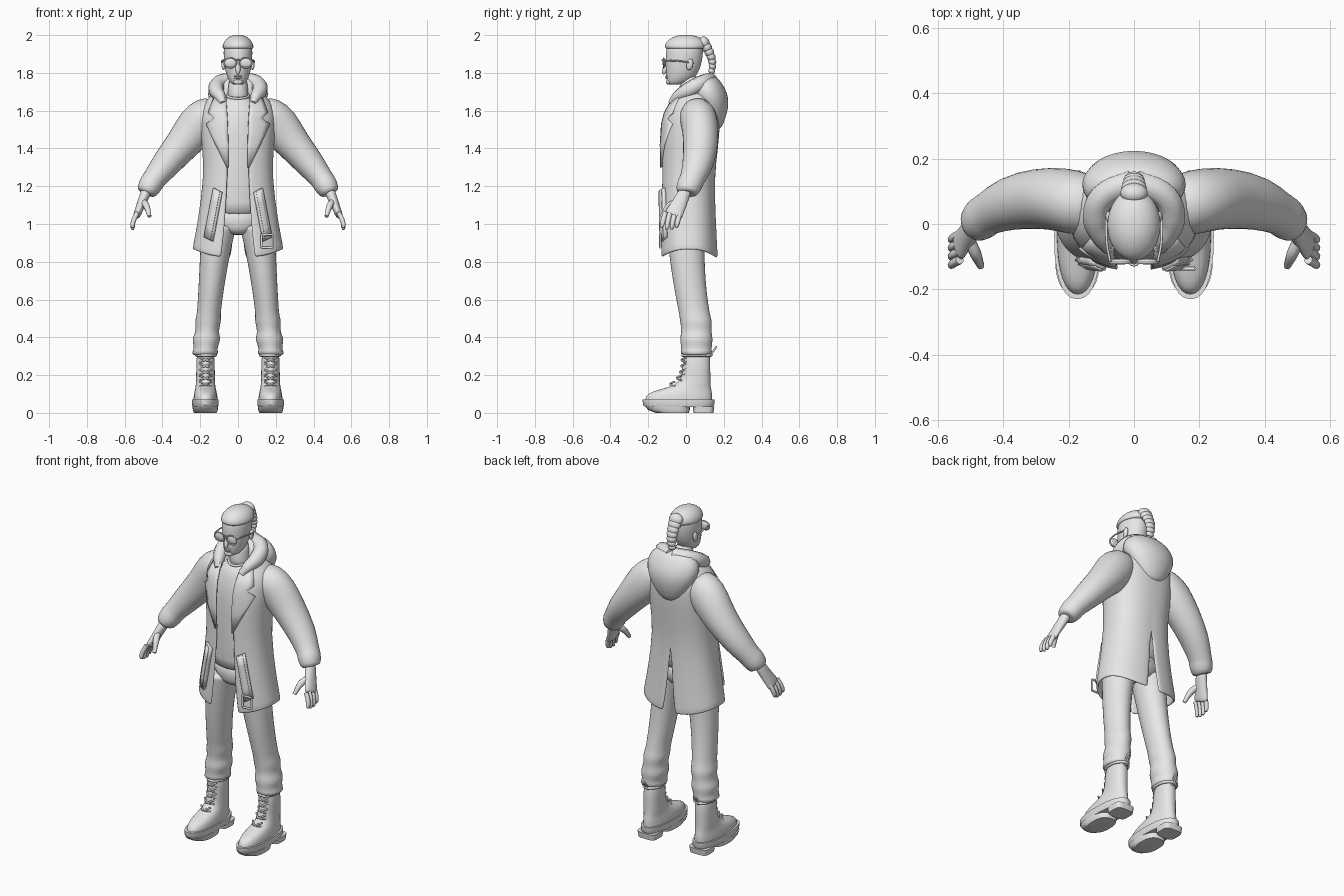
import bpy
import bmesh
from math import sin, cos, pi, asin, radians
from mathutils import Euler, Matrix, Vector

default_cube = bpy.data.objects.get("Cube")
if default_cube:
    bpy.data.objects.remove(default_cube)

grey = bpy.data.materials.new("plain grey")
grey.use_nodes = True
grey.diffuse_color = (0.8, 0.8, 0.8, 1)
grey.node_tree.nodes["Principled BSDF"].inputs["Base Color"].default_value = grey.diffuse_color


def finish(name, data, mirror=False, thickness=0, smoothing=0):
    """Link the data as an object with the usual modifiers."""
    data.materials.append(grey)
    obj = bpy.data.objects.new(name, data)
    bpy.context.collection.objects.link(obj)
    if mirror:
        obj.modifiers.new("Mirror", 'MIRROR').merge_threshold = 0.002
    if thickness:
        obj.modifiers.new("Solidify", 'SOLIDIFY').thickness = thickness
    if smoothing:
        subdivision = obj.modifiers.new("Subdivision", 'SUBSURF')
        subdivision.levels = subdivision.render_levels = smoothing
    return obj


def grid_faces(rows, columns, closed=False):
    """Quads joining a grid of points, wrapping round when closed."""
    faces = []
    for row in range(rows - 1):
        for column in range(columns if closed else columns - 1):
            following = (column + 1) % columns
            here, above = row * columns, (row + 1) * columns
            faces.append((here + column, here + following, above + following, above + column))
    return faces


def mesh_object(name, points, faces, **options):
    mesh = bpy.data.meshes.new(name)
    mesh.from_pydata(points, [], faces)
    mesh.shade_smooth()
    if not options.get("smoothing"):
        mesh.set_sharp_from_angle(angle=radians(35))
    return finish(name, mesh, **options)


def signed_power(value, power):
    return abs(value) ** power * (1 if value > 0 else -1)


def loft(name, rows, level=True, sides=16, power=1, smoothing=1, **options):
    """Join elliptic rings, each (x, y, z, radius across, radius in depth)."""
    points = []
    centres = [Vector(row[:3]) for row in rows]
    for i, centre in enumerate(centres):
        across, depth = Vector((1, 0, 0)), Vector((0, 1, 0))
        if not level:
            along = centres[min(i + 1, len(rows) - 1)] - centres[max(i - 1, 0)]
            along.normalize()
            across = depth.cross(along).normalized()
            depth = along.cross(across)
        for side in range(sides):
            angle = 2 * pi * side / sides
            points.append(centre + across * rows[i][3] * signed_power(cos(angle), power)
                          + depth * rows[i][4] * signed_power(sin(angle), power))
    faces = grid_faces(len(rows), sides, closed=True)
    faces.append(tuple(reversed(range(sides))))
    faces.append(tuple(range(len(points) - sides, len(points))))
    obj = mesh_object(name, points, faces, smoothing=smoothing, **options)
    bm = bmesh.new()
    bm.from_mesh(obj.data)
    bmesh.ops.recalc_face_normals(bm, faces=bm.faces)
    bm.to_mesh(obj.data)
    bm.free()
    return obj


def stack(name, rows, x=0, **options):
    """Loft level rings, each (height, half width, front, back)."""
    rings = [(x, (front + back) / 2, z, width, (back - front) / 2) for z, width, front, back in rows]
    return loft(name, rings, **options)


def cord(name, points, radius, mirror=False, closed=False):
    """Round cord through points; an optional fourth value scales its radius."""
    curve = bpy.data.curves.new(name, 'CURVE')
    curve.dimensions = '3D'
    curve.bevel_depth, curve.bevel_resolution, curve.resolution_u = radius, 2, 5
    curve.use_fill_caps = True
    spline = curve.splines.new('BEZIER')
    spline.bezier_points.add(len(points) - 1)
    spline.use_cyclic_u = closed
    for knot, point in zip(spline.bezier_points, points):
        knot.co = point[:3]
        knot.radius = point[3] if len(point) > 3 else 1
        knot.handle_left_type = knot.handle_right_type = 'AUTO'
    return finish(name, curve, mirror=mirror)


def hoop(name, centre, radius, width, depth=0, height=0, mirror=False):
    """Closed elliptic cord, tilted when it has both depth and height."""
    angles = [2 * pi * i / 8 for i in range(8)]
    points = [Vector(centre) + Vector((width * cos(a), depth * sin(a), height * sin(a))) for a in angles]
    return cord(name, points, radius, mirror=mirror, closed=True)


def ball(name, centre, size, tilt=0, mirror=False):
    mesh = bpy.data.meshes.new(name)
    bm = bmesh.new()
    placement = Matrix.LocRotScale(Vector(centre), Euler((tilt, 0, 0)), Vector(size))
    bmesh.ops.create_uvsphere(bm, u_segments=20, v_segments=12, radius=1, matrix=placement)
    bm.to_mesh(mesh)
    bm.free()
    mesh.shade_smooth()
    return finish(name, mesh, mirror=mirror)


# Coat shell, open at the front and vented at the back
COAT = [Vector(row) for row in (
    (.82, .24, -.14, .17), (.84, .24, -.14, .17), (1, .215, -.14, .16), (1.25, .18, -.13, .15),
    (1.4, .19, -.135, .17), (1.52, .2, -.13, .18), (1.6, .2, -.11, .18),
    (1.66, .17, -.08, .165), (1.71, .11, -.04, .13))]
ROUNDNESS = .85


def coat_opening(z):
    return .054 + .13 * (z - 1.35) ** 2


def coat_angle(x, width):
    return asin(min(x / width, 1) ** (1 / ROUNDNESS))


def coat_front(x, z):
    """Depth of the coat's front surface."""
    low, high = next(pair for pair in zip(COAT, COAT[1:]) if z <= pair[1][0])
    z, width, front, back = low.lerp(high, (z - low[0]) / (high[0] - low[0]))
    return (front + back) / 2 - (back - front) / 2 * cos(coat_angle(x, width)) ** ROUNDNESS


points, steps = [], 18
for z, width, front, back in COAT:
    start = coat_angle(coat_opening(z), width)
    end = pi - coat_angle(max(0, 1.1 - z) / 7, width)
    for step in range(steps + 1):
        angle = start + (end - start) * step / steps
        hem_lift = max(0, 1 - z) * sin(angle) ** 2 / 4
        points.append((width * max(0, sin(angle)) ** ROUNDNESS,
                       (front + back) / 2 - (back - front) / 2 * signed_power(cos(angle), ROUNDNESS),
                       z + hem_lift))
mesh_object("coat_body", points, grid_faces(len(COAT), steps + 1),
            mirror=True, thickness=.014, smoothing=1)


def coat_plate(name, inner, outer, lift, thickness):
    """Strip laid on the coat front between two edges of (x, z) points."""
    points, columns = [], 5
    for inside, outside in zip(inner, outer):
        for column in range(columns):
            x, z = Vector(inside).lerp(Vector(outside), column / (columns - 1))
            points.append((x, coat_front(x, z) - lift, z))
    mesh_object(name, points, grid_faces(len(inner), columns), mirror=True, thickness=thickness)


def pocket_edge(offset):
    return [(.16 - .05 * t + offset, .92 + .26 * t + offset / 2) for t in (0, .25, .5, .75, 1)]


lapel_edge = [(.06, 1.3), (.12, 1.42), (.17, 1.53), (.13, 1.56), (.16, 1.59), (.13, 1.67)]
coat_plate("lapel", [(coat_opening(z) - .003, z) for x, z in lapel_edge], lapel_edge,
           lift=.008, thickness=.01)
coat_plate("pocket_flap", pocket_edge(-.022), pocket_edge(.022), lift=.02, thickness=.024)
coat_plate("pocket_trim", pocket_edge(-.013), pocket_edge(.013), lift=.025, thickness=.006)
depth = coat_front(.155, .91) - .026
corners = [(.155 + .03 * x, depth, .91 + .035 * z) for x, z in ((-1, -1), (1, -1), (1, 1), (-1, 1))]
for corner, following in zip(corners, corners[1:] + corners[:1]):
    cord("pocket_buckle", [corner, following], radius=.006)

# Sleeves
loft("sleeve", [(.1, .05, 1.6, .08, .08), (.16, .06, 1.58, .105, .1), (.215, .075, 1.52, .118, .1),
                (.29, .08, 1.425, .092, .095), (.385, .065, 1.315, .08, .085), (.45, .03, 1.23, .06, .065),
                (.456, .025, 1.22, .067, .07), (.487, 0, 1.168, .056, .063), (.489, 0, 1.163, .04, .04)],
     level=False, mirror=True)

# Hands
wrist, knuckles = Vector((.475, .01, 1.2)), Vector((.538, -.07, 1.04))
loft("palm", [(*wrist.lerp(knuckles, t), .031 - .012 * t, .03 + .02 * t) for t in (0, .33, .66, .9, 1)],
     level=False, mirror=True)
for finger in range(4):
    y = -.11 + .026 * finger
    tip = .965 + .01 * abs(finger - 1.5)
    cord("finger", [(.533, y, 1.06), (.552, y - .01, 1.02), (.558, y - .016, tip + .015, .9),
                    (.557, y - .02, tip, .5)], radius=.0135, mirror=True)
cord("thumb", [(.505, -.045, 1.12), (.485, -.09, 1.095), (.468, -.13, 1.04, .6)], radius=.018, mirror=True)

# Hood hanging behind the neck, with its rolled rim
stack("hood_pouch", [(1.5, .03, .15, .18), (1.53, .08, .12, .2), (1.62, .145, .05, .23),
                     (1.69, .17, .01, .225), (1.75, .15, .03, .19), (1.785, .09, .08, .16)])
cord("hood_rim", [(.078, -.08, 1.64, .4), (.095, -.045, 1.675, .75), (.115, .015, 1.71),
                  (.095, .085, 1.748), (0, .13, 1.76)], radius=.042, mirror=True)

# Shirt
stack("shirt", [(1.05, .15, -.11, .11), (1.06, .15, -.115, .12), (1.4, .165, -.12, .13),
                (1.55, .16, -.11, .13), (1.63, .12, -.08, .11), (1.68, .06, -.05, .08)])
hoop("shirt_collar", (0, .015, 1.68), radius=.007, width=.056, depth=.065, height=.015)

# Trousers, gathered in folds over the boots
stack("trouser_seat", [(.94, .03, -.06, .07), (.96, .1, -.09, .1), (1, .16, -.1, .12), (1.1, .16, -.105, .12)])
legs = []
for step in range(24):
    t = step / 23
    taper = (1 - t) ** 2
    fold = max(0, t - .6) * (1 + sin(45 * t)) / 32
    legs.append((.095 + .08 * t ** .75, .055 * min(1, t / .75) ** 2, 1 - .7 * t,
                 .06 + .035 * taper + fold, .08 + .026 * taper + fold / 2))
loft("trouser_leg", legs, mirror=True)

# Boots
stack("boot_upper", [(.03, .06, -.21, .135), (.06, .066, -.222, .142), (.09, .064, -.218, .142),
                     (.112, .06, -.185, .14), (.13, .055, -.12, .135), (.15, .052, -.05, .132),
                     (.19, .05, -.025, .13), (.3, .05, -.016, .13), (.32, .04, 0, .12)],
      x=.172, mirror=True, power=.9)
sole = {"x": .173, "mirror": True, "smoothing": 0, "sides": 28}
stack("boot_welt", [(.03, .066, -.215, .14), (.045, .071, -.228, .15), (.07, .071, -.23, .15)],
      power=.85, **sole)
stack("boot_tread", [(0, .06, -.16, .015), (.015, .066, -.2, .02), (.035, .068, -.215, .02)],
      power=.75, **sole)
stack("boot_heel", [(0, .058, .04, .145), (.035, .062, .035, .15)], power=.5, **sole)
hoop("boot_top_band", (.17, .058, .305), radius=.008, width=.05, depth=.075, mirror=True)
hoop("boot_pull_loop", (.17, .14, .32), radius=.005, width=.006, depth=.02, height=.03, mirror=True)
for row in range(5):
    z = .14 + .032 * row
    y = -.022 - .06 * (1 - row / 4) ** 3
    for side in (-1, 1):
        cord("lace", [(.172 - .032 * side, y + .025, z), (.172, y - .002, z + .012),
                      (.172 + .032 * side, y + .022, z + .025)], radius=.005, mirror=True)

# Neck and head
stack("neck", [(1.63, .065, -.04, .09), (1.68, .054, -.04, .08), (1.8, .052, -.03, .075)])
stack("head", [(1.737, .026, -.09, -.03), (1.747, .04, -.1, .01), (1.77, .056, -.106, .045),
               (1.82, .073, -.108, .08), (1.92, .081, -.112, .097), (1.96, .07, -.095, .085),
               (1.98, .04, -.05, .05)])
ball("nose", (0, -.11, 1.823), (.013, .014, .033), tilt=-.3)
for name, z in (("upper_lip", 1.783), ("lower_lip", 1.774)):
    ball(name, (0, -.101, z), (.022, .009, .006))
ball("chin", (0, -.093, 1.752), (.025, .013, .014))
ball("ear", (.077, .02, 1.845), (.011, .018, .03), tilt=-.2, mirror=True)

# Hair swept back into a braid
stack("hair", [(1.925, .079, -.105, .1), (1.932, .085, -.116, .108), (1.955, .082, -.114, .11),
               (1.98, .065, -.09, .09), (1.996, .04, -.055, .055), (2.002, .015, -.025, .02)])
for knot in range(7):
    t = knot / 6
    size = .042 - .018 * t
    ball("braid_knot", (0, .095 + .045 * sin(2 * t), 1.96 - .15 * t), (size, size * .7, size * .8), tilt=.5)

# Sunglasses
ball("lens", (.041, -.115, 1.853), (.033, .009, .025), mirror=True)
hoop("lens_frame", (.041, -.119, 1.853), radius=.0035, width=.033, height=.026, mirror=True)
cord("glasses_bridge", [(-.012, -.122, 1.865), (0, -.126, 1.87), (.012, -.122, 1.865)], radius=.004)
cord("glasses_temple", [(.073, -.115, 1.865), (.083, -.06, 1.865), (.085, .02, 1.855)],
     radius=.004, mirror=True)
